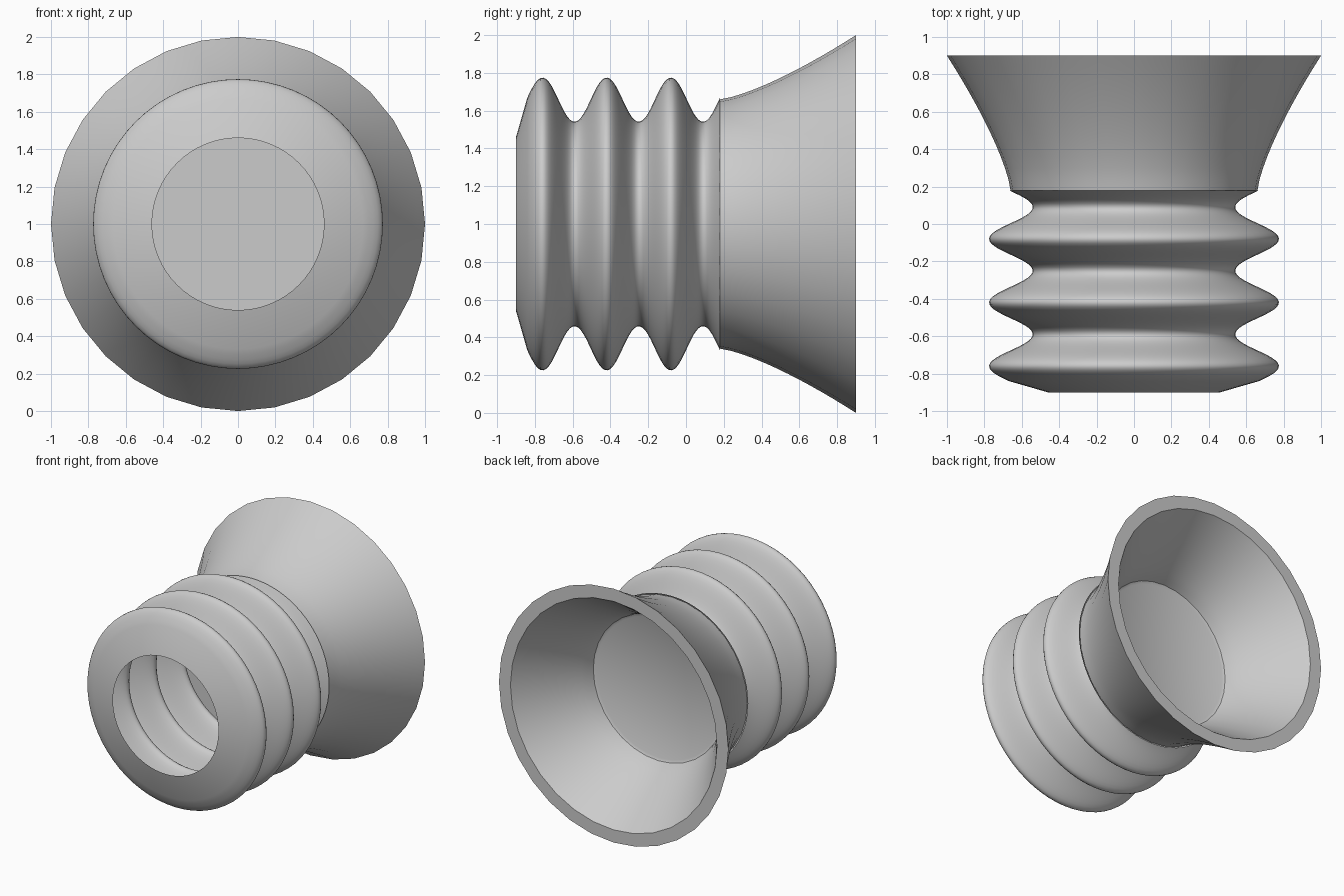
import bpy
import bmesh
import math

cube = bpy.data.objects.get("Cube")
if cube:
    bpy.data.objects.remove(cube, do_unlink=True)

# One light grey for the whole model
grey = bpy.data.materials.new("light_grey")
grey.use_nodes = True
colour = (0.6, 0.6, 0.6, 1)
grey.diffuse_color = colour
grey.node_tree.nodes["Principled BSDF"].inputs["Base Color"].default_value = colour


def lathe(name, profile, sides, angle):
    """Spin (y, radius) points around the lengthwise axis; radius 0 closes the end."""
    bm = bmesh.new()
    rings = []
    for y, r in profile:
        if r == 0:
            rings.append([bm.verts.new((0, y, 1))] * sides)
            continue
        ring = []
        for j in range(sides):
            a = math.tau * j / sides
            ring.append(bm.verts.new((r * math.cos(a), y, 1 + r * math.sin(a))))
        rings.append(ring)
    for a, b in zip(rings, rings[1:]):
        for j in range(sides):
            k = (j + 1) % sides
            corners = list(dict.fromkeys((a[j], b[j], b[k], a[k])))
            bm.faces.new(corners)
    mesh = bpy.data.meshes.new(name)
    bm.to_mesh(mesh)
    bm.free()
    mesh.materials.append(grey)
    obj = bpy.data.objects.new(name, mesh)
    bpy.context.collection.objects.link(obj)
    bpy.ops.object.select_all(action="DESELECT")
    obj.select_set(True)
    bpy.context.view_layer.objects.active = obj
    bpy.ops.object.shade_smooth_by_angle(angle=math.radians(angle))
    return obj


def flare(y0, r0, y1, r1, power, steps=12):
    """Horn-shaped curve that opens from (y0, r0) to (y1, r1)."""
    return [(y0 + (y1 - y0) * i / steps, r0 + (r1 - r0) * (i / steps) ** power)
            for i in range(steps + 1)]


# Bellows: a thin open sleeve with three wavy folds and a conical front lip
front, throat, back = -0.9, 0.18, 0.9
start, steps = -0.84, 72
folds = [(front, 0.46)]
for i in range(steps + 1):
    y = start + (throat - start) * i / steps
    folds.append((y, 0.658 + 0.117 * math.cos(math.tau * (y + 0.08) / 0.34)))
lathe("bellows", folds, 64, 40)

# Suction cup: thick flared wall with a flat floor at the throat
outer = flare(throat, 0.66, back, 1.0, 1.35)
inner = flare(0.34, 0.57, back, 0.9, 1.2)
cup = [(throat, 0)] + outer + inner[::-1] + [(0.33, 0.55), (0.33, 0)]
lathe("suction_cup", cup, 32, 40)
